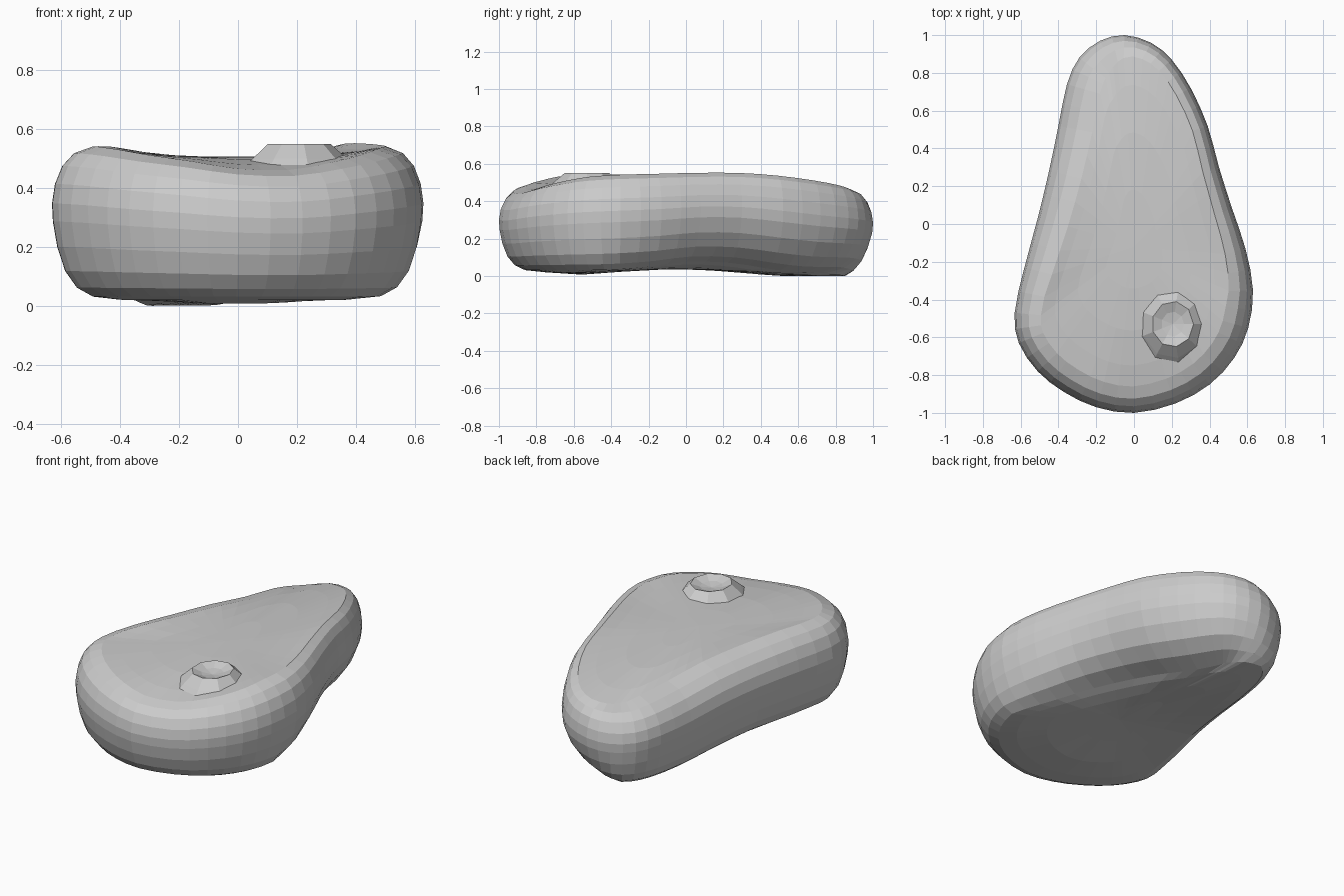
import bpy, bmesh
from math import sin, cos, tau
from mathutils import Vector

if "Cube" in bpy.data.objects:
    bpy.data.objects.remove(bpy.data.objects["Cube"])

# Outline of the cut, clockwise from the narrow tip: x, y, rim height, lower edge height
OUTLINE = [
    (-.05, 1.0, .46, .02), (.09, .96, .475, .03), (.2, .87, .495, .03), (.3, .72, .52, .03),
    (.39, .52, .545, .05), (.45, .3, .56, .08), (.52, .08, .56, .085), (.59, -.13, .555, .06),
    (.63, -.35, .55, .045), (.605, -.55, .54, .04), (.53, -.71, .52, .04), (.4, -.85, .495, .04),
    (.22, -.95, .47, .04), (0, -1.0, .475, .04), (-.2, -.97, .5, .04), (-.37, -.89, .52, .04),
    (-.51, -.78, .54, .04), (-.61, -.63, .55, .04), (-.632, -.47, .55, .04),
    (-.58, -.23, .55, .04), (-.51, .03, .535, .045), (-.45, .28, .515, .03), (-.4, .52, .48, .01),
    (-.355, .74, .46, .01), (-.29, .88, .445, .01), (-.18, .97, .445, .01)]


def refine(pts):
    # Four-point subdivision doubles the outline smoothly
    out = []
    for i, p in enumerate(pts):
        a, b, c = (Vector(pts[k % len(pts)]) for k in (i - 1, i + 1, i + 2))
        out += [Vector(p), (Vector(p) + b) * .5625 - (a + c) * .0625]
    return out


OUTLINE = refine([Vector(p) for p in OUTLINE])
N = len(OUTLINE)
# Side wall: inset from outline, fraction of height
LOWER = [(.14, 0), (.085, .06), (.045, .17), (.018, .33), (.003, .5)]
UPPER = [(0, .62), (.01, .75), (.035, .87), (.075, .955), (.14, 1)]
CENTRE = Vector((0, -.12))


def bump(i, mid, half):
    # Smooth 0..1 weight around one part of the outline
    t = abs((i - mid + N / 2) % N - N / 2) / half
    return max(0, 1 - t * t)


def inset(i, d, is_top):
    p, a, b = (OUTLINE[k % N].to_2d() for k in (i, i - 1, i + 1))
    t = (b - a).normalized()
    right, left = bump(i, 7, 10), bump(i, 45, 8)
    d *= 1 - .4 * right + .3 * left if is_top else 1 + 1.1 * right - .35 * left
    return p + Vector((t.y, -t.x)) * d


def build(name, rings, bottom=None, top=None):
    bm = bmesh.new()
    loops = [[bm.verts.new(p) for p in ring] for ring in rings]
    n = len(loops[0])
    for lo, hi in zip(loops, loops[1:]):
        for i in range(n):
            j = (i + 1) % n
            bm.faces.new((lo[i], lo[j], hi[j], hi[i]))
    for loop, tip in ((loops[0], bottom), (loops[-1], top)):
        if tip:
            v = bm.verts.new(tip)
            for i in range(n):
                bm.faces.new((loop[i], loop[(i + 1) % n], v))
    bmesh.ops.recalc_face_normals(bm, faces=bm.faces)
    me = bpy.data.meshes.new(name)
    bm.to_mesh(me)
    bm.free()
    ob = bpy.data.objects.new(name, me)
    bpy.context.collection.objects.link(ob)
    return ob


def face_ring(scale, is_top):
    # Ring on a flat side: upper face is dished, underside arches across the middle
    pts = []
    for i, o in enumerate(OUTLINE):
        p = CENTRE.lerp(inset(i, .14, is_top), scale)
        depth = .515 if is_top else .045 - .035 * min(1, (p.y / .55) ** 2)
        z = o[2] if is_top else o[3]
        pts.append((p.x, p.y, depth + (z - depth) * scale ** 3))
    return pts


def wall_ring(d, f, is_top):
    return [(*inset(i, d, is_top), o[3] + f * (o[2] - o[3])) for i, o in enumerate(OUTLINE)]


# Meat slab: underside, rounded wall, dished upper face
rings = [face_ring(s, False) for s in (.3, .6, .85)]
rings += [wall_ring(d, f, False) for d, f in LOWER]
rings += [wall_ring(d, f, True) for d, f in UPPER]
rings += [face_ring(s, True) for s in (.85, .6, .3)]
low = min(p[2] for r in rings for p in r)
rings = [[(x, y, z - low) for x, y, z in r] for r in rings]
build("meat_slab", rings, (0, -.12, .035), (0, -.12, .507))

# Bone end: raised collar with a hollow middle
bone = [[(.205 + r * cos(tau * i / 9), -.53 + r * 1.1 * sin(tau * i / 9), z) for i in range(9)]
        for r, z in ((.19, .475), (.165, .5), (.11, .55), (.06, .53))]
build("bone_end", bone, None, (.205, -.53, .52))
